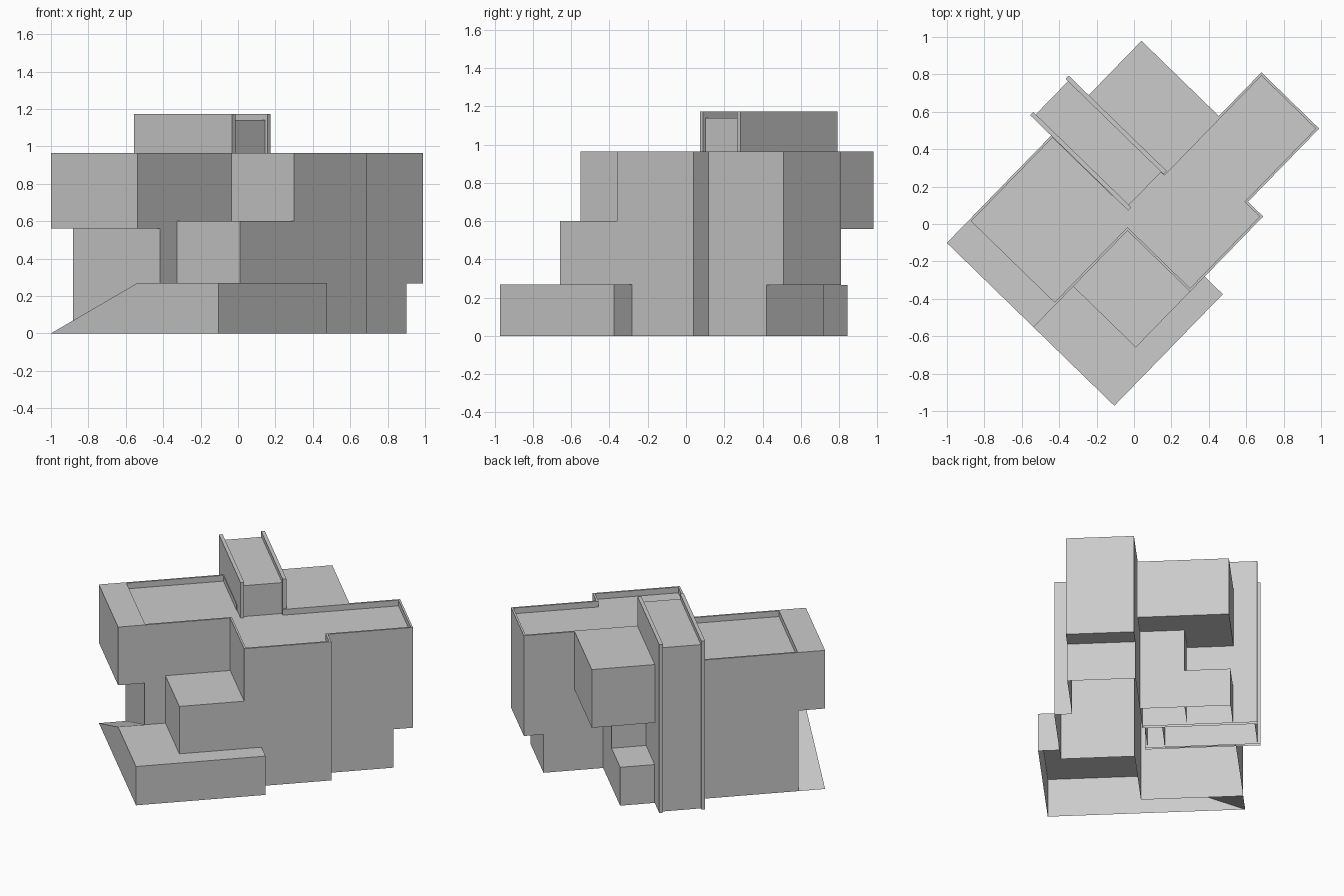
import bpy, bmesh, math

if "Cube" in bpy.data.objects:
    bpy.data.objects.remove(bpy.data.objects["Cube"])

grey = bpy.data.materials.new("plaster_grey")
grey.use_nodes = True
grey.diffuse_color = (0.6, 0.6, 0.6, 1)
grey.node_tree.nodes["Principled BSDF"].inputs["Base Color"].default_value = (0.6, 0.6, 0.6, 1)

TURN = math.radians(45.8)   # the house stands diagonally on the plot
ROOF, SOFFIT, STEP = 0.965, 0.56, 0.267


def finish(name, bm):
    bmesh.ops.remove_doubles(bm, verts=bm.verts, dist=0.0001)
    mesh = bpy.data.meshes.new(name)
    bm.to_mesh(mesh)
    bm.free()
    mesh.materials.append(grey)
    obj = bpy.data.objects.new(name, mesh)
    obj.rotation_euler.z = TURN
    bpy.context.collection.objects.link(obj)


def face(bm, points):
    return bm.faces.new([bm.verts.new(p) for p in points])


def prism(bm, outline, z0, z1, top=True, bottom=False, skip=()):
    """Walls over a counter-clockwise outline, with optional caps."""
    for i, (a, b) in enumerate(zip(outline, outline[1:] + outline[:1])):
        if i not in skip:
            face(bm, [(*a, z0), (*b, z0), (*b, z1), (*a, z1)])
    if top:
        face(bm, [(*p, z1) for p in outline])
    if bottom:
        face(bm, [(*p, z0) for p in reversed(outline)])


def rect(u0, u1, v0, v1):
    return [(u0, v0), (u1, v0), (u1, v1), (u0, v1)]


def box(name, u0, u1, v0, v1, z0, z1, bottom=False):
    bm = bmesh.new()
    prism(bm, rect(u0, u1, v0, v1), z0, z1, bottom=bottom)
    finish(name, bm)


def inset(outline, widths):
    """Move every edge of a right-angled outline inward by its own width."""
    n = len(outline)
    shifts = []
    for i in range(n):
        (ax, ay), (bx, by) = outline[i], outline[(i + 1) % n]
        length = math.hypot(bx - ax, by - ay)
        shifts.append(((ay - by) / length * widths[i], (bx - ax) / length * widths[i]))
    return [(x + shifts[i - 1][0] + shifts[i][0], y + shifts[i - 1][1] + shifts[i][1])
            for i, (x, y) in enumerate(outline)]


def house_outline(west, east):
    return [(west, 0), (-0.05, 0), (-0.05, -0.467), (0.51, -0.467), (0.51, -0.354),
            (east, -0.354), (east, 0.077), (0.312, 0.077), (0.312, 0.2),
            (0.04, 0.2), (0.04, 0.647), (west, 0.647)]


# Upper storey with parapet and sunken roof
bm = bmesh.new()
upper = house_outline(-0.77, 1.056)
prism(bm, upper, SOFFIT, ROOF, top=False)
inner = inset(upper, [0.013] * (len(upper) - 1) + [0.175])
for i in range(len(upper)):
    j = (i + 1) % len(upper)
    face(bm, [(*upper[i], ROOF), (*upper[j], ROOF), (*inner[j], ROOF), (*inner[i], ROOF)])
prism(bm, inner, 0.925, ROOF, top=False)
face(bm, [(*p, 0.925) for p in inner])
face(bm, [(*p, SOFFIT) for p in reversed(rect(-0.77, -0.6, 0, 0.647))])
finish("upper_storey", bm)

# Lower storeys, set back under both overhangs
bm = bmesh.new()
prism(bm, house_outline(-0.6, 1.056), STEP, SOFFIT, top=False)
prism(bm, house_outline(-0.6, 0.93), 0, STEP, top=False)
face(bm, [(*p, STEP) for p in reversed(rect(0.93, 1.056, -0.354, 0.077))])
finish("lower_storeys", bm)

# Front terrace, open where it meets the house
bm = bmesh.new()
terrace = [(-0.77, -0.602), (0.062, -0.602), (0.062, -0.467),
           (-0.05, -0.467), (-0.05, 0), (-0.77, 0)]
prism(bm, terrace, 0, 0.27, skip=(2, 3, 4))
# Ramp down from the terrace along the side
face(bm, [(-0.77, 0, 0.27), (-0.6, 0, 0.27), (-0.6, 0.647, 0), (-0.77, 0.647, 0)])
face(bm, [(-0.77, 0, 0), (-0.77, 0, 0.27), (-0.77, 0.647, 0)])
finish("terrace_and_ramp", bm)

# Stepped block in the front corner
box("front_block", -0.466, -0.05, -0.467, 0, 0.27, 0.6)

# Chimney-like core between two tall fins
box("core", 0.05, 0.305, 0.09, 0.785, 0, 1.14)
for name, u in (("fin_a", 0.03), ("fin_b", 0.301)):
    box(name, u, u + 0.024, 0.073, 0.803, 0, 1.172)

# Rear cantilever with its supports
box("rear_cantilever", 0.325, 0.73, 0.077, 0.654, SOFFIT, ROOF, bottom=True)
box("rear_support", 0.325, 0.547, 0.077, 0.36, 0, SOFFIT)
box("rear_low_block", 0.325, 0.547, 0.36, 0.65, 0, STEP)
